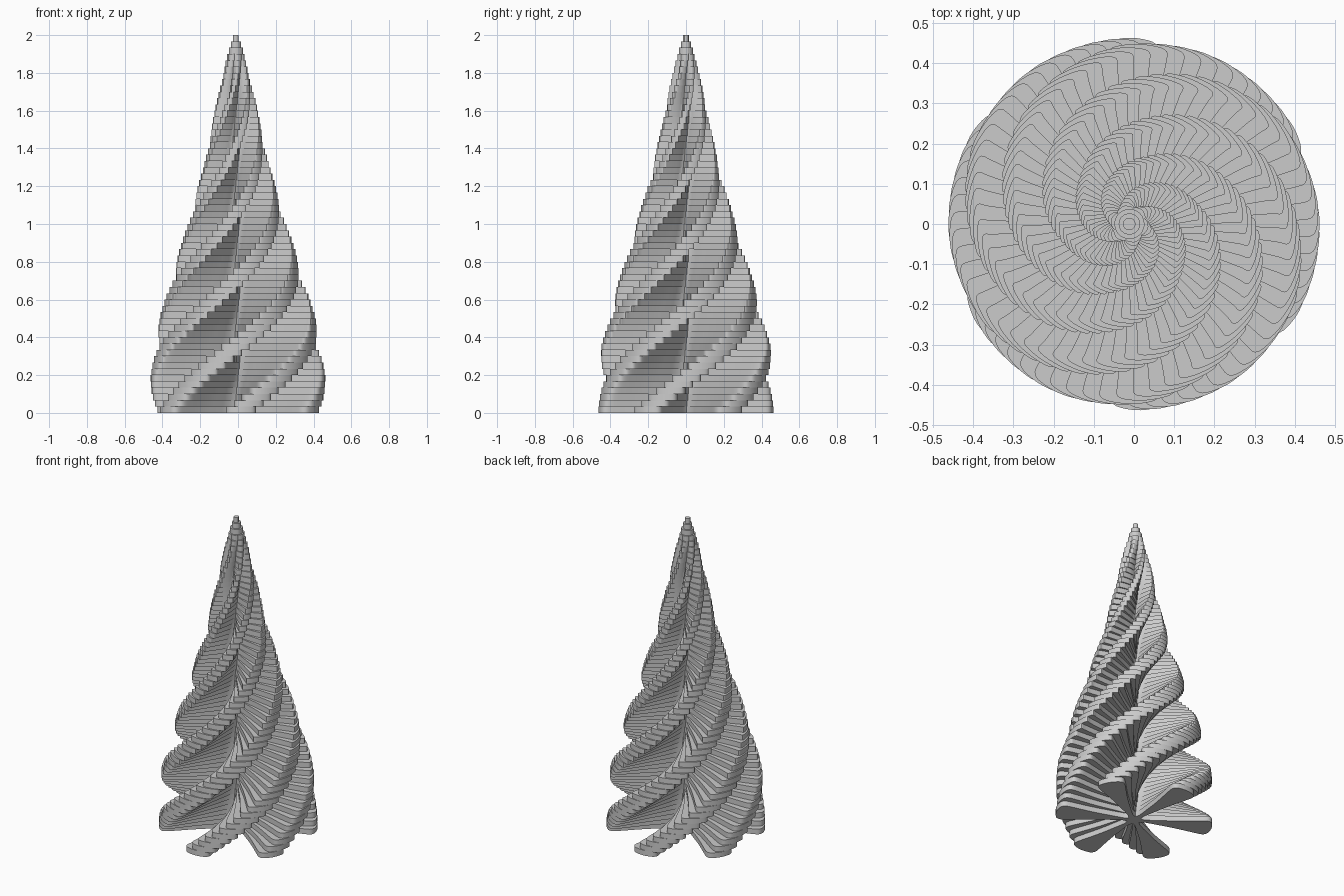
import bpy, bmesh, math
from mathutils import Vector

cube = bpy.data.objects.get("Cube")
if cube:
    bpy.data.objects.remove(cube, do_unlink=True)

LAYERS = 60
LOBES = 6
THICK = 2 / LAYERS
START = math.radians(-88)
TWIST = math.radians(5.65)
CORE = .035  # radius of the round core between the lobes

# Half outline of one lobe: fraction from core to tip, half width low down, half width high up
HALF = [(0, 0, 0), (.3, .025, .025), (.55, .078, .07), (.78, .145, .125),
        (.9, .176, .158), (.96, .155, .178), (.988, .09, .125)]
# Tree radius by height
RADII = [(0, .464), (.2, .462), (.35, .448), (.5, .412), (.68, .362), (1, .262),
         (1.3, .175), (1.6, .113), (1.8, .069), (1.9, .043), (2, .01)]


def radius_at(z):
    for (z0, r0), (z1, r1) in zip(RADII, RADII[1:]):
        if z <= z1:
            return r0 + (r1 - r0) * (z - z0) / (z1 - z0)
    return RADII[-1][1]


def smooth_loop(points, steps):
    """Closed curve through the points."""
    out, n = [], len(points)
    for i in range(n):
        a, b, c, d = (points[(i + k) % n] for k in (-1, 0, 1, 2))
        for s in range(steps):
            t = s / steps
            out.append((2 * b + (c - a) * t + (2 * a - 5 * b + 4 * c - d) * t * t
                        + (3 * b - a - 3 * c + d) * t ** 3) / 2)
    return out


def star_outline(size, turn, crisp):
    """Lobed plate that becomes rounder as it nears the size of the core."""
    v = min(.85, CORE / size)
    flare = v * math.tan(math.pi / LOBES)
    half = [(v + (1 - v) * u, (low + (high - low) * crisp) * (1 - v) + flare * (1 - u * u))
            for u, low, high in HALF]
    lobe = [Vector((r, -w, 0)) for r, w in half] + [Vector((1, 0, 0))]
    lobe += [Vector((r, w, 0)) for r, w in reversed(half)]
    points = []
    for k in range(LOBES):
        a = turn + k * math.tau / LOBES
        c, s = math.cos(a) * size, math.sin(a) * size
        # neighbouring lobes share the point in the valley
        points += [Vector((p.x * c - p.y * s, p.x * s + p.y * c, 0)) for p in lobe[:-1]]
    return smooth_loop(points, 3)


# Stack of twisted, shrinking star plates
bm = bmesh.new()
for i in range(LAYERS):
    z = i * THICK
    lean = Vector((.001 - .0065 * z, 0, z))
    plate = star_outline(radius_at(z + THICK / 2), START + i * TWIST, min(1, z / .5))
    low = [bm.verts.new(p + lean) for p in plate]
    high = [bm.verts.new(p + lean + Vector((0, 0, THICK))) for p in plate]
    bm.faces.new(list(reversed(low)))
    bm.faces.new(high)
    for j in range(len(plate)):
        k = (j + 1) % len(plate)
        bm.faces.new((low[j], low[k], high[k], high[j]))

mesh = bpy.data.meshes.new("twisted_tree")
bm.to_mesh(mesh)
bm.free()
tree = bpy.data.objects.new("twisted_tree", mesh)
bpy.context.collection.objects.link(tree)

# Plain grey material
grey = bpy.data.materials.new("light_grey")
grey.use_nodes = True
colour = (.6, .6, .6, 1)
grey.diffuse_color = colour
grey.node_tree.nodes["Principled BSDF"].inputs["Base Color"].default_value = colour
mesh.materials.append(grey)

bpy.context.view_layer.objects.active = tree
tree.select_set(True)
bpy.ops.object.shade_smooth_by_angle(angle=math.radians(35))
